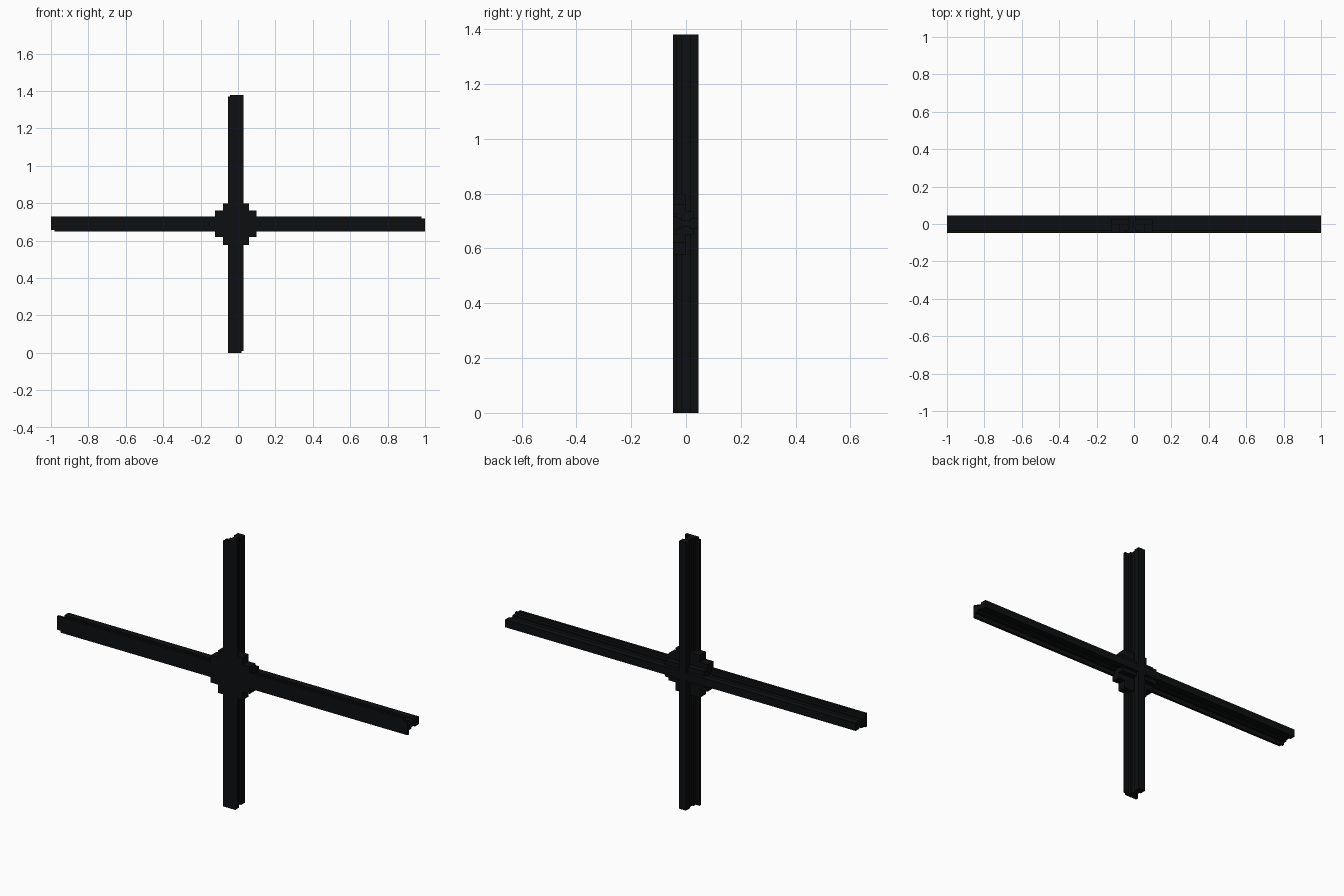
import bpy, bmesh

if "Cube" in bpy.data.objects:
    bpy.data.objects.remove(bpy.data.objects["Cube"])

CX, CZ = -0.012, 0.69          # middle of the cross
FRONT, BACK = -0.047, 0.046

mat = bpy.data.materials.new("black")
mat.diffuse_color = (0.004, 0.0045, 0.005, 1)
mat.use_nodes = True
mat.node_tree.nodes["Principled BSDF"].inputs["Base Color"].default_value = mat.diffuse_color


def extrude(name, outline, y0, y1):
    """Extrude an x-z outline along y."""
    bm = bmesh.new()
    face = bm.faces.new([bm.verts.new((x, y0, z)) for x, z in outline])
    out = bmesh.ops.extrude_face_region(bm, geom=[face])
    for v in out["geom"]:
        if isinstance(v, bmesh.types.BMVert):
            v.co.y = y1
    bmesh.ops.recalc_face_normals(bm, faces=bm.faces[:])
    mesh = bpy.data.meshes.new(name)
    bm.to_mesh(mesh)
    bm.free()
    mesh.materials.append(mat)
    obj = bpy.data.objects.new(name, mesh)
    bpy.context.collection.objects.link(obj)


def rect(x0, x1, z0, z1):
    return [(x0, z0), (x1, z0), (x1, z1), (x0, z1)]


# Front flanges with small notches at opposite corners
extrude("upright_front_flange",
        [(-.053, 0), (.018, 0), (.018, .01), (.029, .01), (.029, 1.38),
         (-.042, 1.38), (-.042, 1.37), (-.053, 1.37)], FRONT, -.034)
extrude("crossbar_front_flange",
        [(-.98, .648), (1, .648), (1, .718), (.98, .718), (.98, .728),
         (-1, .728), (-1, .658), (-.98, .658)], FRONT, -.034)

# Stepped ribs behind the flanges: half width, y start, y end
ribs = [("inner_rib", .020, -.034, -.016),
        ("web", .012, -.016, .014),
        ("back_rib", .020, .014, BACK)]
for name, h, y0, y1 in ribs:
    extrude("upright_" + name, rect(CX - h, CX + h, 0, 1.38), y0, y1)
    extrude("crossbar_" + name, rect(-1, 1, CZ - h, CZ + h), y0, y1)

# Stepped hub
extrude("hub_tall_tier", rect(-.08, .06, .578, .798), FRONT, 0)
extrude("hub_wide_tier", rect(-.123, .099, .62, .76), FRONT, 0)
extrude("hub_back_tier", rect(-.123, .099, .65, .735), 0, .028)
